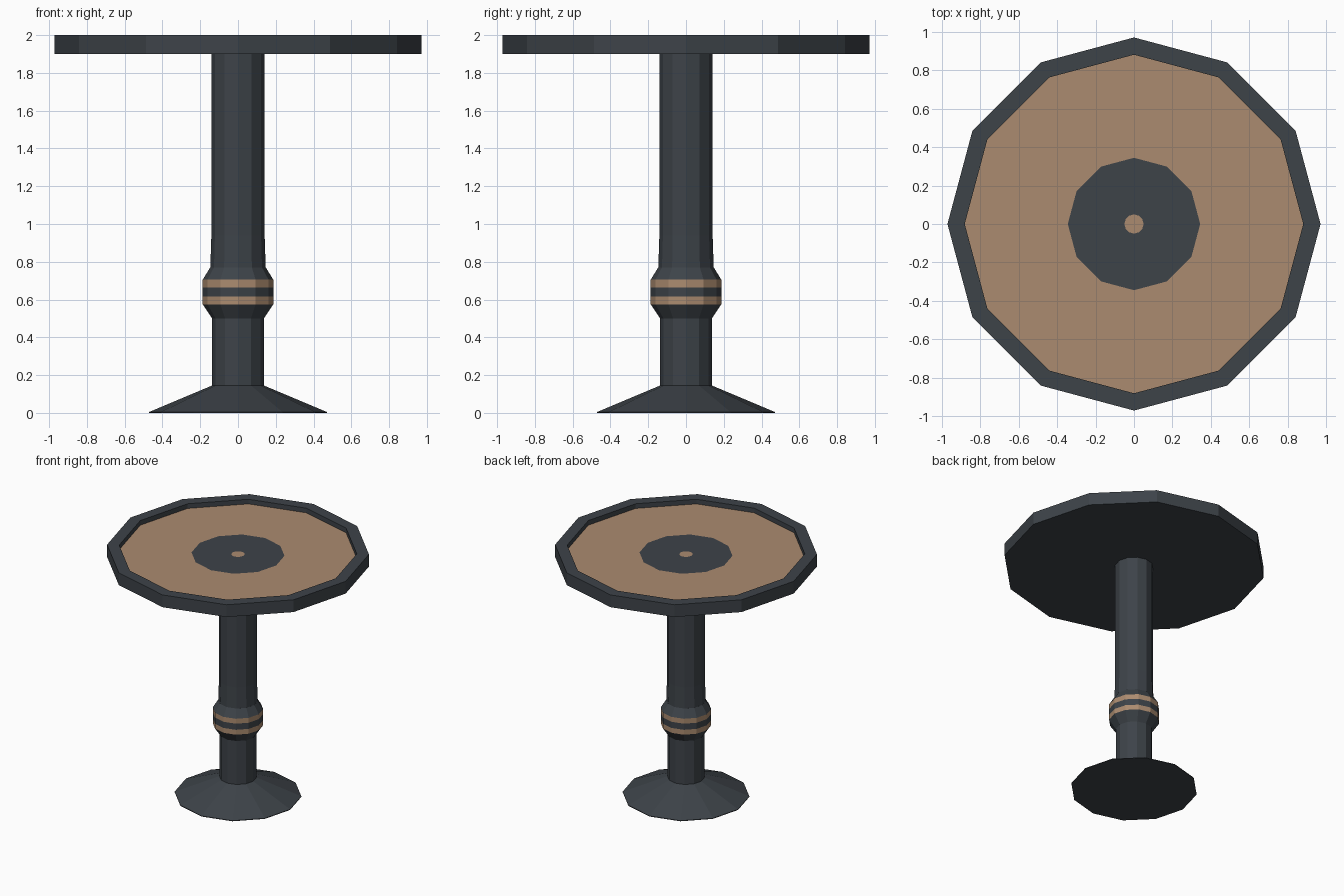
import bpy, bmesh, math

if "Cube" in bpy.data.objects:
    bpy.data.objects.remove(bpy.data.objects["Cube"])

SIDES = 12


def material(name, color):
    m = bpy.data.materials.new(name)
    m.diffuse_color = (*color, 1)
    m.use_nodes = True
    m.node_tree.nodes["Principled BSDF"].inputs["Base Color"].default_value = m.diffuse_color
    return m


DARK = material("charcoal metal", (0.047, 0.056, 0.066))
TAN = material("tan wood", (0.41, 0.26, 0.16))


def lathe(name, profile, is_tan=lambda r, z: False):
    """Spin (radius, height) points into a flat-faced solid; is_tan picks
    faces by their mean radius and height."""
    bm = bmesh.new()
    rings = []
    for r, z in profile:
        if r == 0:
            rings.append([bm.verts.new((0, 0, z))] * SIDES)
        else:
            rings.append([bm.verts.new((r * math.cos(2 * math.pi * i / SIDES),
                                        r * math.sin(2 * math.pi * i / SIDES), z))
                          for i in range(SIDES)])
    for k in range(len(rings) - 1):
        a, b = rings[k], rings[k + 1]
        mid_r = (profile[k][0] + profile[k + 1][0]) / 2
        mid_z = (profile[k][1] + profile[k + 1][1]) / 2
        for i in range(SIDES):
            j = (i + 1) % SIDES
            corners = list(dict.fromkeys((a[i], a[j], b[j], b[i])))
            f = bm.faces.new(corners)
            f.material_index = int(is_tan(mid_r, mid_z))
    bmesh.ops.recalc_face_normals(bm, faces=bm.faces)
    mesh = bpy.data.meshes.new(name)
    bm.to_mesh(mesh)
    bm.free()
    mesh.materials.append(DARK)
    mesh.materials.append(TAN)
    ob = bpy.data.objects.new(name, mesh)
    bpy.context.collection.objects.link(ob)
    return ob


# Flared foot
lathe("foot", [(0, 0), (0.47, 0), (0.47, 0.005), (0.137, 0.145), (0, 0.145)])

# Lower and upper column
lathe("lower_column", [(0, 0.14), (0.137, 0.14), (0.137, 0.51), (0, 0.51)])
lathe("upper_column", [(0, 0.76), (0.147, 0.76), (0.141, 0.94),
                       (0.141, 1.905), (0, 1.905)])

# Collar with two tan bands
lathe("collar",
      [(0, 0.5), (0.137, 0.5), (0.187, 0.575), (0.187, 0.615), (0.187, 0.665),
       (0.187, 0.705), (0.147, 0.77), (0, 0.77)],
      lambda r, z: r > 0.18 and (0.575 < z < 0.615 or 0.665 < z < 0.705))

# Round top with raised rim, sunken tan panel, dark disc and tan centre dot
lathe("table_top",
      [(0, 1.9), (0.972, 1.9), (0.972, 2.0), (0.882, 2.0), (0.882, 1.962),
       (0.345, 1.962), (0.05, 1.962), (0, 1.962)],
      lambda r, z: z == 1.962 and (r > 0.345 or r < 0.05))
